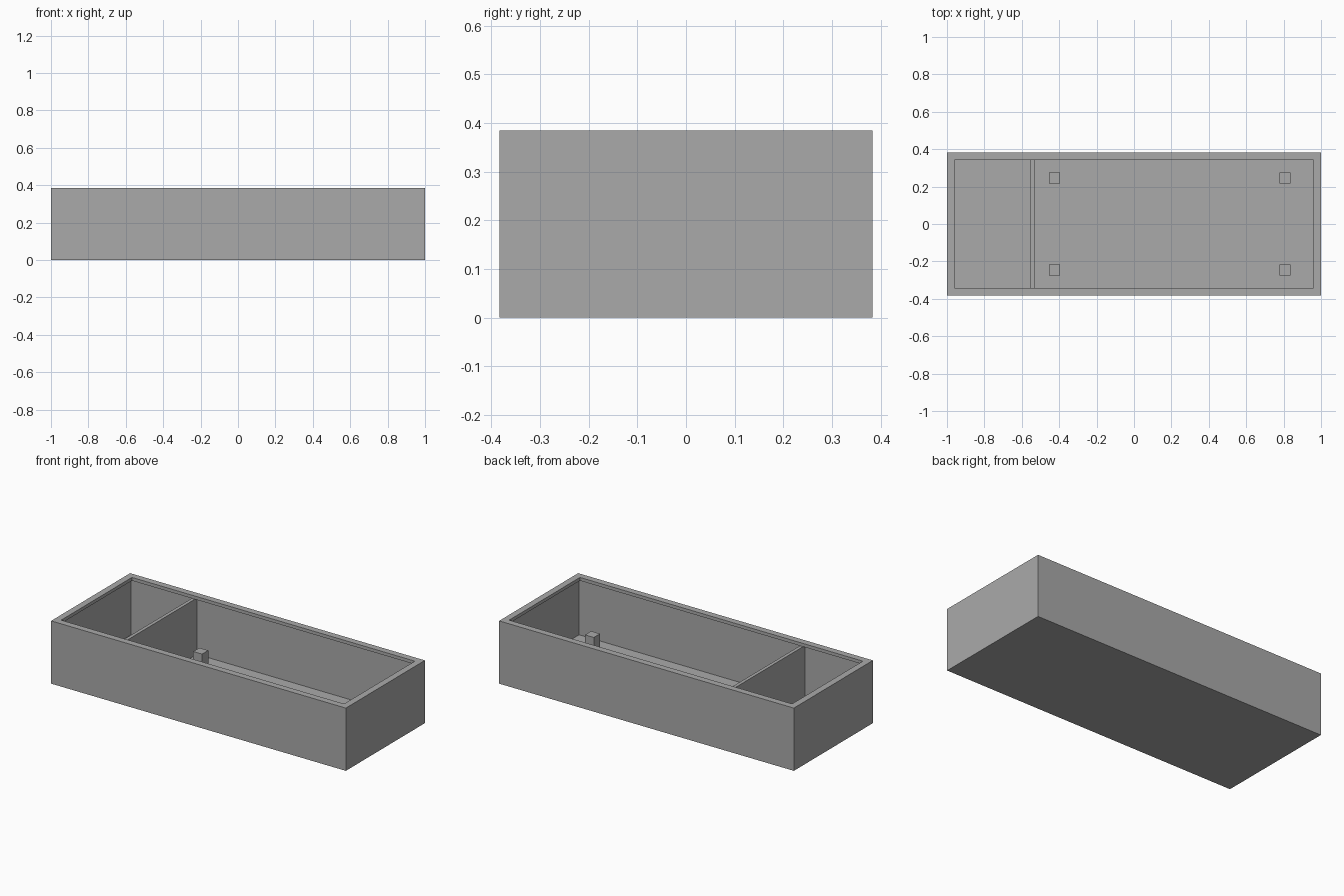
import bpy
import bmesh
from mathutils import Matrix, Vector

cube = bpy.data.objects.get("Cube")
if cube:
    bpy.data.objects.remove(cube, do_unlink=True)

HALF_X, HALF_Y, HEIGHT = 1.0, 0.383, 0.385
WALL, LIP = 0.02, 0.04

grey = bpy.data.materials.new("plain_grey")
grey.use_nodes = True
colour = (0.4, 0.4, 0.4, 1)
grey.diffuse_color = colour
grey.node_tree.nodes["Principled BSDF"].inputs["Base Color"].default_value = colour


def finish(name, bm):
    bmesh.ops.recalc_face_normals(bm, faces=bm.faces)
    mesh = bpy.data.meshes.new(name)
    bm.to_mesh(mesh)
    bm.free()
    mesh.materials.append(grey)
    obj = bpy.data.objects.new(name, mesh)
    bpy.context.collection.objects.link(obj)
    return obj


def block(name, low, high):
    low, high = Vector(low), Vector(high)
    bm = bmesh.new()
    place = Matrix.Translation((low + high) / 2) @ Matrix.Diagonal((high - low).to_4d())
    bmesh.ops.create_cube(bm, size=1, matrix=place)
    return finish(name, bm)


# Open tray: rectangular rings of (inset, height) from base up, over the lip and down inside
def tray(name, profile):
    bm = bmesh.new()
    rings = []
    for inset, z in profile:
        x, y = HALF_X - inset, HALF_Y - inset
        rings.append([bm.verts.new((sx * x, sy * y, z))
                      for sx, sy in ((-1, -1), (1, -1), (1, 1), (-1, 1))])
    for a, b in zip(rings, rings[1:]):
        for i in range(4):
            j = (i + 1) % 4
            bm.faces.new((a[i], a[j], b[j], b[i]))
    bm.faces.new(rings[0][::-1])
    bm.faces.new(rings[-1])
    return finish(name, bm)


tray("tray", [(0, 0), (0, HEIGHT), (LIP, HEIGHT), (LIP, HEIGHT - WALL),
              (WALL, HEIGHT - WALL), (WALL, WALL)])

# Divider wall between the two compartments
block("divider", (-0.554, WALL - HALF_Y, WALL), (-0.533, HALF_Y - WALL, HEIGHT - WALL))

# Four mounting posts on the floor of the large compartment
for x, end in ((-0.425, "right"), (0.807, "left")):
    for y, side in ((-0.246, "front"), (0.246, "back")):
        block(f"post_{side}_{end}", (x - 0.03, y - 0.03, WALL), (x + 0.03, y + 0.03, 0.114))
